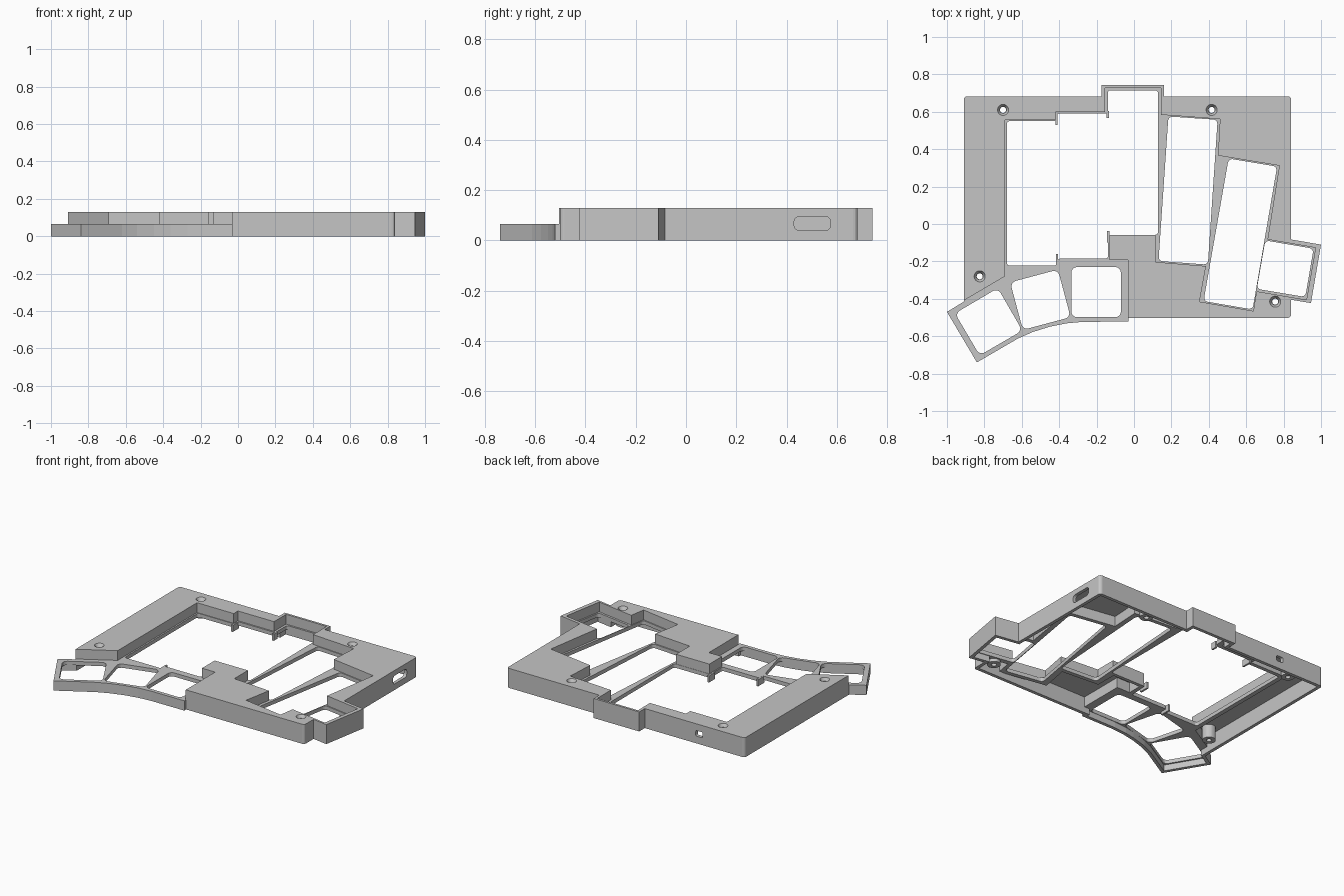
import bpy, bmesh
from mathutils import Vector

old = bpy.data.objects.get("Cube")
if old:
    bpy.data.objects.remove(old, do_unlink=True)

grey = bpy.data.materials.new("plain grey plastic")
grey.use_nodes = True
COLOUR = (0.56, 0.56, 0.56, 1)
grey.diffuse_color = COLOUR
grey.node_tree.nodes["Principled BSDF"].inputs["Base Color"].default_value = COLOUR

TOP, DECK, UNDER = 0.13, 0.065, 0.04
WALL = 0.022


def offset(pts, d):
    """Mitred polygon offset, positive grows the shape."""
    pts = [Vector(p) for p in pts]
    area = sum(a.x * b.y - b.x * a.y for a, b in zip(pts, pts[1:] + pts[:1]))
    sign = 1 if area > 0 else -1
    out = []
    for i, p in enumerate(pts):
        e1 = (p - pts[i - 1]).normalized()
        e2 = (pts[(i + 1) % len(pts)] - p).normalized()
        n1, n2 = Vector((e1.y, -e1.x)), Vector((e2.y, -e2.x))
        out.append(p + (n1 + n2) * (sign * d / (1 + n1.dot(n2))))
    return out


def add_object(name, bm):
    bmesh.ops.recalc_face_normals(bm, faces=bm.faces)
    mesh = bpy.data.meshes.new(name)
    bm.to_mesh(mesh)
    bm.free()
    mesh.materials.append(grey)
    ob = bpy.data.objects.new(name, mesh)
    bpy.context.collection.objects.link(ob)
    return ob


def prism(name, pts, z0, z1, radius=0, axis="z", corners=None):
    """Extrude a polygon along an axis, rounding all or the chosen corners."""
    bm = bmesh.new()
    verts = [bm.verts.new((p[0], p[1], z0)) for p in pts]
    bm.faces.new(verts)
    if radius:
        chosen = [verts[i] for i in corners] if corners else verts
        bmesh.ops.bevel(bm, geom=chosen, offset=radius, segments=4,
                        affect="VERTICES", profile=0.5)
    top = bmesh.ops.extrude_face_region(bm, geom=bm.faces[:])["geom"]
    bmesh.ops.translate(bm, vec=(0, 0, z1 - z0),
                        verts=[g for g in top if isinstance(g, bmesh.types.BMVert)])
    for v in bm.verts:
        if axis == "x":
            v.co = (v.co.z, v.co.x, v.co.y)
        elif axis == "y":
            v.co = (v.co.x, v.co.z, v.co.y)
    return add_object(name, bm)


def rod(name, x, y, z0, z1, r0, r1):
    bm = bmesh.new()
    bmesh.ops.create_cone(bm, cap_ends=True, segments=32, radius1=r0,
                          radius2=r1, depth=z1 - z0)
    bmesh.ops.translate(bm, vec=(x, y, (z0 + z1) / 2), verts=bm.verts[:])
    return add_object(name, bm)


def rect(x0, x1, y0, y1):
    return [(x0, y0), (x1, y0), (x1, y1), (x0, y1)]


def cut(target, tool):
    """Subtract a tool and discard it."""
    mod = target.modifiers.new("cut", "BOOLEAN")
    mod.operation, mod.solver, mod.object = "DIFFERENCE", "EXACT", tool
    bpy.context.view_layer.objects.active = target
    bpy.ops.object.modifier_apply(modifier=mod.name)
    bpy.data.objects.remove(tool, do_unlink=True)


# Case outline, including the thumb wing and the right-hand extension
outline = [(-.91, .683), (-.175, .683), (-.175, .742), (.16, .742), (.16, .683),
           (.84, .683), (.84, -.083), (1, -.11), (.946, -.423), (.84, -.405),
           (.84, -.502), (-.03, -.502), (-.03, -.522), (-.27, -.523), (-.36, -.531),
           (-.45, -.549), (-.54, -.577), (-.62, -.612), (-.84, -.74), (-1, -.47),
           (-.91, -.415)]

# Sunken key well, running out over the lower thumb wing
well = [(-.69, -.28), (-.69, .555), (-.42, .555), (-.42, .6), (-.155, .6),
        (-.155, .727), (.144, .727), (.144, .584), (.46, .561), (.449, .366),
        (.777, .312), (.714, -.083), (.971, -.127), (.922, -.405), (.655, -.36),
        (.638, -.465), (.35, -.415), (.385, -.225), (.115, -.203), (.115, -.06),
        (-.13, -.06), (-.13, -.193), (-.033, -.193), (-.033, -.505), (.01, -.505),
        (.01, -.7), (-.6, -1), (-1.2, -.8), (-1.2, -.4), (-.915, -.412)]

screws = [(-.7, .61), (.415, .61), (-.825, -.28), (.755, -.415)]

# Hollow space below the shell, keeping deck, well walls and screw bosses
hollow = prism("hollow", offset(outline, -WALL), -.1, TOP - .022)
cut(hollow, prism("well_walls", offset(well, .02), UNDER, .3))
for x, y in screws:
    cut(hollow, rod("boss", x, y, .02, .3, .041, .041))

case = prism("keyboard_case", outline, 0, TOP, .018, corners=(0, 5, 10))
cut(case, hollow)
cut(case, prism("well_cut", well, DECK, .3))

# Key openings: main block, two slanted columns, outer key, three thumb keys
main_block = [(-.68, -.222), (-.68, .55), (-.415, .55), (-.415, .59), (-.14, .59),
              (-.14, .715), (.128, .715), (.128, -.058), (-.138, -.058),
              (-.138, -.185), (-.41, -.185), (-.41, -.222)]
openings = [
    (main_block, .015),
    ([(.184, .575), (.447, .557), (.395, -.217), (.131, -.198)], .022),
    ([(.506, .35), (.765, .307), (.634, -.457), (.372, -.412)], .022),
    ([(.702, -.088), (.96, -.132), (.916, -.39), (.657, -.347)], .022),
    ([(-.957, -.478), (-.728, -.343), (-.597, -.57), (-.825, -.702)], .03),
    ([(-.662, -.312), (-.407, -.244), (-.339, -.498), (-.594, -.566)], .03),
    (rect(-.335, -.07, -.498, -.23), .03),
]
for pts, radius in openings:
    cut(case, prism("opening", pts, -.2, .3, radius))

# Countersunk screw holes
for x, y in screws:
    cut(case, rod("screw_shaft", x, y, -.2, .3, .016, .016))
    cut(case, rod("screw_head", x, y, TOP - .02, TOP + .004, .018, .032))

# Cable slot on the side, round socket and small switch slot at the back
cut(case, prism("cable_slot", rect(.43, .575, .04, .095), .8, .9, .02, "x"))
cut(case, prism("socket", rect(-.846, -.754, .018, .106), .64, .75, .0438, "y"))
cut(case, prism("switch_slot", rect(-.6, -.55, .048, .085), .64, .75, .008, "y"))

# Small locating tabs at the steps of the main opening
tabs = [(-.415, .53, .595), (-.14, .568, .605), (-.412, -.23, -.16), (-.138, -.1, -.037)]
for i, (x, y0, y1) in enumerate(tabs):
    prism("locating_tab_%d" % (i + 1), rect(x - .006, x + .006, y0, y1), .02, DECK - .001)
